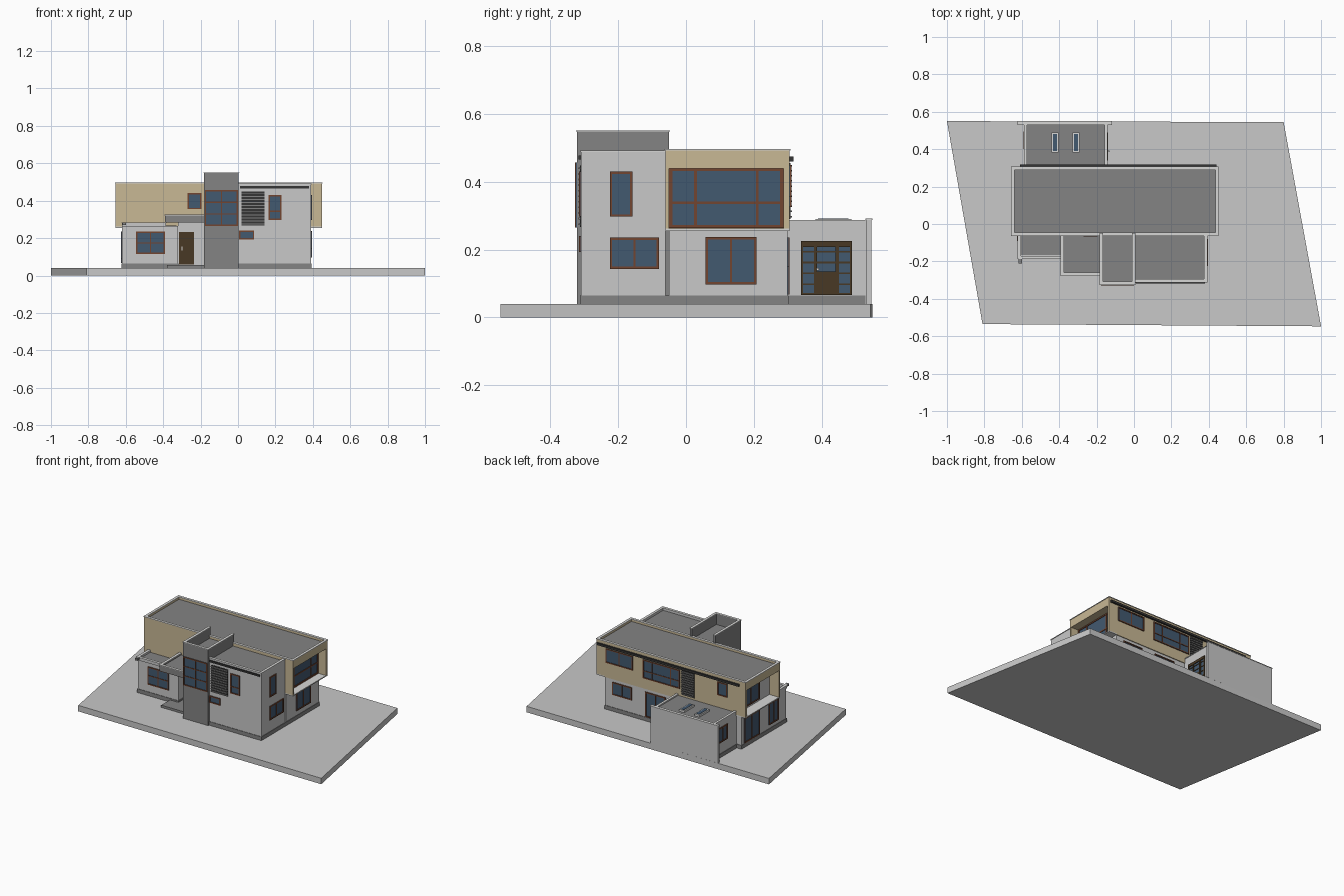
import bpy, bmesh

if "Cube" in bpy.data.objects:
    bpy.data.objects.remove(bpy.data.objects["Cube"])

def mat(name, r, g, b):
    m = bpy.data.materials.new(name)
    m.diffuse_color = (r, g, b, 1)
    m.use_nodes = True
    m.node_tree.nodes["Principled BSDF"].inputs["Base Color"].default_value = m.diffuse_color
    return m

WALL = mat("light_grey_wall", .58, .58, .58)
DARK = mat("dark_grey", .23, .23, .23)
TAN = mat("tan_cladding", .58, .48, .30)
GLASS = mat("blue_glass", .055, .10, .16)
FRAME = mat("brown_frame", .17, .06, .03)
DOOR = mat("dark_wood", .065, .04, .018)
COPE = mat("pale_coping", .68, .68, .67)
BLACK = mat("charcoal", .035, .035, .035)

def build(name, parts):
    """One object from (x0, x1, y0, y1, z0, z1, material) boxes."""
    bm = bmesh.new()
    me = bpy.data.meshes.new(name)
    slots = []
    for x0, x1, y0, y1, z0, z1, m in parts:
        if m not in slots:
            slots.append(m)
            me.materials.append(m)
        vs = bmesh.ops.create_cube(bm, size=1)["verts"]
        for v in vs:
            v.co.x = x0 if v.co.x < 0 else x1
            v.co.y = y0 if v.co.y < 0 else y1
            v.co.z = z0 if v.co.z < 0 else z1
        for f in {f for v in vs for f in v.link_faces}:
            f.material_index = slots.index(m)
    bm.to_mesh(me)
    bm.free()
    ob = bpy.data.objects.new(name, me)
    bpy.context.collection.objects.link(ob)
    return ob

def plate(side, p, a0, a1, z0, z1, t, m):
    """Box of thickness t standing out from wall plane p on the given side."""
    if side == "front":
        return (a0, a1, p - t, p + .002, z0, z1, m)
    if side == "back":
        return (a0, a1, p - .002, p + t, z0, z1, m)
    if side == "right":
        return (p - .002, p + t, a0, a1, z0, z1, m)
    return (p - t, p + .002, a0, a1, z0, z1, m)

def window(name, side, p, a0, a1, z0, z1, verts=(), horis=(), w=.007, fm=FRAME, extra=()):
    """Glass plate with frame; mullions and transoms at given fractions."""
    t = .006
    ps = [plate(side, p, a0, a1, z0, z1, .002, GLASS),
          plate(side, p, a0, a0 + w, z0, z1, t, fm), plate(side, p, a1 - w, a1, z0, z1, t, fm),
          plate(side, p, a0, a1, z0, z0 + w, t, fm), plate(side, p, a0, a1, z1 - w, z1, t, fm)]
    for f in verts:
        c = a0 + f * (a1 - a0)
        ps.append(plate(side, p, c - w * .4, c + w * .4, z0, z1, t - .001, fm))
    for f in horis:
        c = z0 + f * (z1 - z0)
        ps.append(plate(side, p, a0, a1, c - w * .4, c + w * .4, t - .001, fm))
    build(name, ps + list(extra))

def parapet(name, x0, x1, y0, y1, z0, z1, m, sides="fblr", w=.012):
    """Low edge walls with a pale coping on the chosen sides."""
    runs = {"f": (x0, x1, y0, y0 + w), "b": (x0, x1, y1 - w, y1),
            "l": (x0, x0 + w, y0, y1), "r": (x1 - w, x1, y0, y1)}
    ps = []
    for s in sides:
        a, b, c, d = runs[s]
        ps += [(a, b, c, d, z0, z1 - .004, m),
               (a - .003, b + .003, c - .003, d + .003, z1 - .004, z1, COPE)]
    build(name, ps)

def louvre(name, side, p, a0, a1, z0, z1, n=11):
    """Dark panel with slats."""
    ps = [plate(side, p, a0, a1, z0, z1, .003, BLACK)]
    h = (z1 - z0) / n
    for i in range(n):
        ps.append(plate(side, p, a0, a1, z0 + (i + .35) * h, z0 + (i + .65) * h, .008, DARK))
    build(name, ps)

# slanted ground slab
bm = bmesh.new()
f = bm.faces.new([bm.verts.new(c) for c in ((-.81, -.535, 0), (1, -.547, 0), (.8, .545, 0), (-1, .55, 0))])
ext = bmesh.ops.extrude_face_region(bm, geom=[f])["geom"]
bmesh.ops.translate(bm, vec=(0, 0, .04), verts=[v for v in ext if isinstance(v, bmesh.types.BMVert)])
bmesh.ops.recalc_face_normals(bm, faces=bm.faces)
me = bpy.data.meshes.new("ground_slab")
bm.to_mesh(me)
bm.free()
me.materials.append(WALL)
bpy.context.collection.objects.link(bpy.data.objects.new("ground_slab", me))

# ground floor walls and right-hand block
Z = .04
build("ground_floor", [(-.62, .39, -.05, .30, Z, .258, WALL)])
build("left_wing", [(-.62, -.32, -.175, -.05, Z, .265, WALL), (-.61, -.33, -.165, -.06, .265, .268, DARK)])
build("entry_wall", [(-.32, -.18, -.10, -.05, Z, .285, WALL)])
build("right_block", [(0, .39, -.31, -.06, Z, .47, WALL), (.005, .38, -.30, -.06, .47, .474, DARK)])
parapet("right_block_parapet", 0, .39, -.31, -.055, .47, .492, WALL, "fr")
build("right_block_gutter", [(.01, .38, -.318, -.308, .466, .478, BLACK)])
parapet("left_wing_parapet", -.62, -.385, -.185, -.055, .262, .284, WALL, "fl")
build("rain_spout", [(-.618, -.60, -.21, -.185, .27, .284, DARK)])

# dark plinth round the base
build("plinth", [(-.623, .393, -.05, .303, Z, .065, DARK), (0, .393, -.313, -.05, Z, .065, DARK),
                 (-.623, -.317, -.178, -.05, Z, .065, DARK), (-.588, -.142, .30, .53, Z, .065, DARK)])

# entrance canopy, step and door
build("canopy", [(-.39, -.18, -.275, -.05, .283, .312, DARK)])
parapet("canopy_edge", -.39, -.18, -.275, -.05, .312, .326, DARK, "fl")
build("entrance_step", [(-.38, -.18, -.27, -.10, Z, .055, DARK)])
build("front_door", [plate("front", -.10, -.315, -.235, .06, .232, .006, DOOR),
                     plate("front", -.10, -.307, -.243, .07, .222, .008, DOOR),
                     plate("front", -.10, -.303, -.297, .135, .155, .016, COPE)])

# stair tower, open at the back above the roof
build("tower", [(-.182, .004, -.322, -.05, Z, .478, DARK)])
parapet("tower_parapet", -.182, .004, -.322, -.05, .47, .552, DARK, "flr")

# upper tan volume with recessed ends
build("upper_floor", [(-.58, .39, -.06, .305, .255, .475, TAN)])
build("upper_hoods", [p for a, b in ((-.655, -.58), (.39, .45)) for p in (
    (a, b, -.06, .305, .44, .475, TAN), (a, b, -.06, -.05, .262, .44, TAN),
    (a, b, .288, .305, .262, .44, TAN), (a, b, -.06, .305, .255, .262, COPE))])
build("upper_left_wall", [plate("left", -.58, -.05, .288, .262, .44, .003, WALL)])
build("upper_roof", [(-.645, .44, -.05, .295, .475, .479, DARK)])
parapet("upper_parapet", -.655, .45, -.06, .305, .475, .497, TAN)
build("back_gutter", [(-.61, .44, .305, .317, .46, .474, BLACK)])

# rear annex, its screen wall and skylights
build("annex", [(-.585, -.145, .30, .535, Z, .272, WALL), (-.575, -.155, .30, .53, .272, .277, DARK)])
parapet("annex_parapet", -.585, -.145, .303, .535, .272, .288, WALL, "lr", .01)
build("annex_screen_wall", [(-.62, -.12, .532, .548, Z, .287, WALL), (-.623, -.117, .53, .55, .287, .291, COPE)])
for i, x in enumerate((-.423, -.31)):
    build("skylight_%d" % (i + 1), [(x - .019, x + .019, .382, .488, .275, .290, COPE),
                                    (x - .011, x + .011, .39, .48, .289, .292, GLASS)])

# front windows
window("wing_window", "front", -.175, -.545, -.39, .115, .235, (.5,), (.5,))
window("upper_small_window", "front", -.06, -.27, -.195, .355, .44)
window("tower_window", "front", -.322, -.177, .0, .265, .457, (.5,), (.33, .66))
louvre("front_louvre", "front", -.31, .02, .142, .267, .448)
window("front_tall_window", "front", -.31, .163, .232, .297, .43, (), (.35,))
window("front_low_window", "front", -.31, .006, .086, .193, .24)

# right side windows
window("right_tall_window", "right", .39, -.225, -.158, .297, .43)
window("right_wide_window", "right", .39, -.225, -.08, .143, .235, (.5,))
window("right_garden_window", "right", .39, .058, .208, .097, .237, (.5,))
window("right_panorama_window", "right", .39, -.05, .288, .263, .442, (.23, .77), (.42,), .01)

# left side windows
window("left_garden_door", "left", -.62, .11, .27, .068, .235, (.5,))
window("left_window", "left", -.62, -.09, .01, .09, .235, (.5,))
window("left_upper_window", "left", -.583, .06, .24, .275, .435, (.5,))
window("annex_left_window", "left", -.585, .40, .495, .14, .24, (.5,))

# back windows
window("back_upper_window", "back", .305, .18, .38, .355, .45, (.5,))
window("back_long_window", "back", .305, -.17, .105, .325, .45, (.25, .75), (.4,))
louvre("back_louvre", "back", .305, -.276, -.182, .29, .455)
window("back_small_window", "back", .305, -.52, -.448, .36, .45)
window("back_lower_window", "back", .30, .19, .335, .15, .235, (.5,))
window("back_garden_door", "back", .30, -.06, .09, .068, .235, (.5,))

# glazed annex door with side lights
window("annex_door", "right", -.145, .34, .49, .066, .226, (.27, .73), (.2, .4, .6, .8), .006, DOOR,
       [plate("right", -.145, .381, .447, .066, .135, .007, DOOR),
        plate("right", -.145, .381, .387, .135, .215, .007, DOOR),
        plate("right", -.145, .441, .447, .135, .215, .007, DOOR),
        plate("right", -.145, .34, .49, .208, .226, .007, DOOR),
        plate("right", -.145, .385, .393, .138, .146, .014, COPE)])
